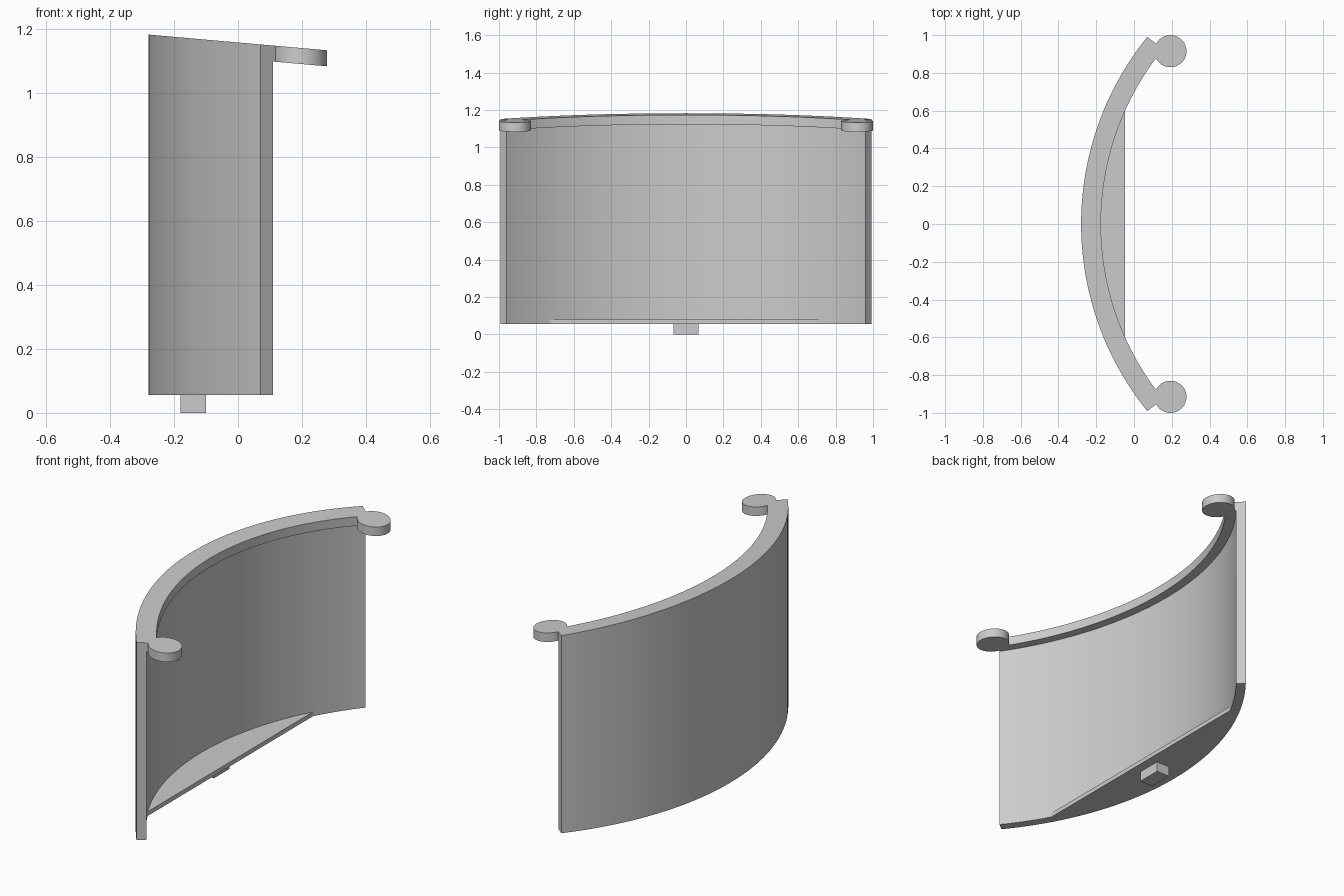
import bpy, bmesh, math

if "Cube" in bpy.data.objects:
    bpy.data.objects.remove(bpy.data.objects["Cube"])

CX = 1.295                             # axis of the curved wall
R_OUT, R_IN, R_LIP = 1.575, 1.525, 1.47
HALF = math.radians(39)
FLOOR = 0.056
LIP = 0.05

grey = bpy.data.materials.new("plain grey")
grey.use_nodes = True
grey.diffuse_color = (0.6, 0.6, 0.6, 1)
grey.node_tree.nodes["Principled BSDF"].inputs["Base Color"].default_value = (0.6, 0.6, 0.6, 1)


def rim(x):
    """Height of the sloping top plane."""
    return 1.158 - 0.088 * x


def arc(r, half, n):
    return [(CX - r * math.cos(a), r * math.sin(a))
            for a in (half * (2 * i / n - 1) for i in range(n + 1))]


def make(name, bm):
    bmesh.ops.recalc_face_normals(bm, faces=bm.faces)
    me = bpy.data.meshes.new(name)
    bm.to_mesh(me)
    bm.free()
    ob = bpy.data.objects.new(name, me)
    bpy.context.collection.objects.link(ob)
    me.materials.append(grey)
    return ob


def prism(name, outline, low, high):
    """Upright solid whose ends follow two height functions."""
    bm = bmesh.new()
    bot = [bm.verts.new((x, y, low(x))) for x, y in outline]
    top = [bm.verts.new((x, y, high(x))) for x, y in outline]
    bm.faces.new(bot)
    bm.faces.new(top)
    for i in range(len(bot)):
        j = (i + 1) % len(bot)
        bm.faces.new((bot[i], bot[j], top[j], top[i]))
    return make(name, bm)


def select(ob):
    bpy.ops.object.select_all(action='DESELECT')
    ob.select_set(True)
    bpy.context.view_layer.objects.active = ob


# Curved wall with an inward lip: one section swept round the arc
section = [(R_OUT, lambda x: FLOOR), (R_OUT, rim), (R_LIP, rim),
           (R_LIP, lambda x: rim(x) - LIP), (R_IN, lambda x: rim(x) - LIP),
           (R_IN, lambda x: FLOOR)]
bm = bmesh.new()
columns = [[bm.verts.new((x, y, height(x))) for x, y in arc(r, HALF, 64)]
           for r, height in section]
for a, b in zip(columns, columns[1:] + columns[:1]):
    for i in range(64):
        bm.faces.new((a[i], a[i + 1], b[i + 1], b[i]))
for end in (0, -1):
    bm.faces.new([c[end] for c in columns])
wall = make("curved_wall", bm)

# Round ears merged into both ends of the lip
for side in (-1, 1):
    circle = [(0.193 + 0.085 * math.cos(t), side * 0.915 + 0.085 * math.sin(t))
              for t in (math.tau * i / 48 for i in range(48))]
    ear = prism("ear", circle, lambda x: rim(x) - LIP, rim)
    mod = wall.modifiers.new("join ear", 'BOOLEAN')
    mod.operation = 'UNION'
    mod.solver = 'EXACT'
    mod.object = ear
    select(wall)
    bpy.ops.object.modifier_apply(modifier=mod.name)
    bpy.data.objects.remove(ear)

# Floor plate filling the arc up to a straight front edge
r = R_IN + 0.001
plate = prism("floor_plate", arc(r, math.acos((CX + 0.047) / r), 48),
              lambda x: FLOOR, lambda x: 0.08)

# Locating peg under the plate
peg = prism("locating_peg", [(-0.18, -0.068), (-0.1, -0.068), (-0.1, 0.068), (-0.18, 0.068)],
            lambda x: 0, lambda x: FLOOR + 0.01)

for ob in (wall, plate, peg):
    select(ob)
    bpy.ops.object.shade_smooth_by_angle(angle=math.radians(30))
